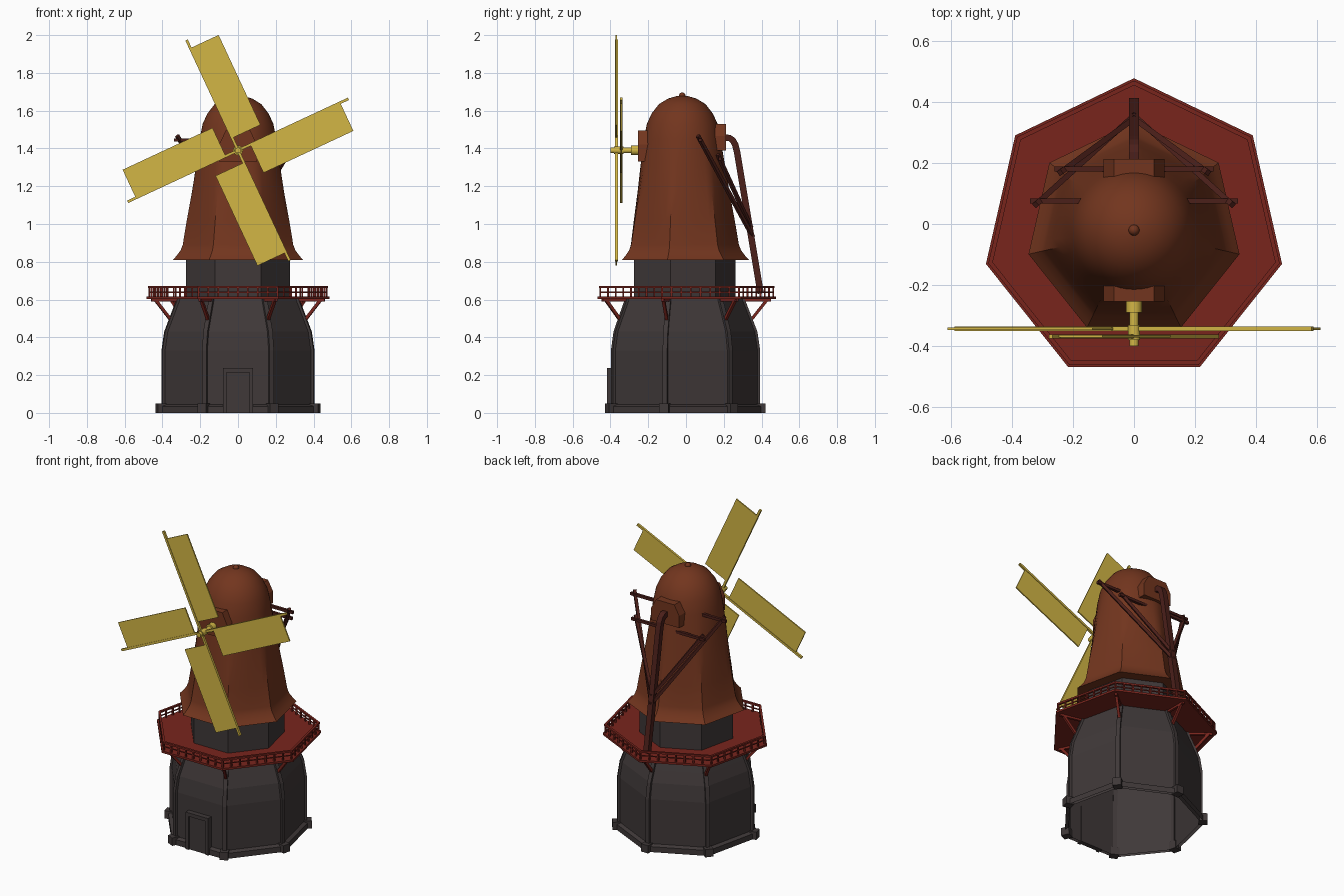
import bpy, bmesh, math
from mathutils import Matrix, Vector

if "Cube" in bpy.data.objects:
    bpy.data.objects.remove(bpy.data.objects["Cube"])

CY = -0.02          # tower axis in y
N = 7               # tower is seven-sided, one corner pointing to +y
STEP = 2 * math.pi / N
CORNERS = [math.pi / 2 + i * STEP for i in range(N)]


def material(name, col):
    m = bpy.data.materials.new(name)
    m.diffuse_color = (*col, 1)
    m.use_nodes = True
    m.node_tree.nodes["Principled BSDF"].inputs["Base Color"].default_value = m.diffuse_color
    return m


STONE = material("dark_stone", (0.05, 0.04, 0.04))
BROWN = material("brown_cap", (0.17, 0.036, 0.013))
RED = material("red_wood", (0.19, 0.018, 0.012))
DARK = material("dark_wood", (0.07, 0.014, 0.01))
GOLD = material("yellow_sail", (0.65, 0.47, 0.06))


def finish(name, bm, mat, smooth=False):
    bmesh.ops.recalc_face_normals(bm, faces=bm.faces)
    me = bpy.data.meshes.new(name)
    bm.to_mesh(me)
    bm.free()
    ob = bpy.data.objects.new(name, me)
    bpy.context.collection.objects.link(ob)
    me.materials.append(mat)
    if smooth:
        bpy.ops.object.select_all(action='DESELECT')
        ob.select_set(True)
        bpy.context.view_layer.objects.active = ob
        bpy.ops.object.shade_smooth_by_angle(angle=math.radians(35))
    return ob


def polar(r, a, z):
    return Vector((r * math.cos(a), CY + r * math.sin(a), z))


def loft(name, rings, mat, per_side=1, closed=False, smooth=False):
    """Seven-sided rings (corner radius, z, roundness) skinned together."""
    bm = bmesh.new()
    n = N * per_side
    rows = []
    for r, z, t in rings:
        row = []
        for i in range(n):
            a = STEP * i / per_side
            flat = math.cos(STEP / 2) / math.cos(a % STEP - STEP / 2) if i % per_side else 1
            row.append(bm.verts.new(polar(r * (flat * (1 - t) + t), a + math.pi / 2, z)))
        rows.append(row)
    pairs = list(zip(rows, rows[1:])) + ([(rows[-1], rows[0])] if closed else [])
    for p, q in pairs:
        for i in range(n):
            j = (i + 1) % n
            bm.faces.new((p[i], p[j], q[j], q[i]))
    return finish(name, bm, mat, smooth)


def add_box(bm, lo, hi, mtx=Matrix()):
    lo, hi = Vector(lo), Vector(hi)
    m = mtx @ Matrix.Translation((lo + hi) / 2) @ Matrix.Diagonal((*(hi - lo), 1))
    bmesh.ops.create_cube(bm, size=1, matrix=m)


def add_beam(bm, a, b, w):
    a, b = Vector(a), Vector(b)
    m = Matrix.Translation(a) @ (b - a).to_track_quat('Z', 'Y').to_matrix().to_4x4()
    add_box(bm, (-w / 2, -w / 2, 0), (w / 2, w / 2, (b - a).length), m)


def add_sweep(bm, path, ang, w, d):
    """Rectangular strip along an upward (r, z) path in the radial plane at ang."""
    side = Vector((-math.sin(ang), math.cos(ang), 0)) * w / 2
    rows = []
    for i, (r, z) in enumerate(path):
        p, q = path[max(i - 1, 0)], path[min(i + 1, len(path) - 1)]
        t = Vector((q[0] - p[0], q[1] - p[1])).normalized()
        out, inn = polar(r, ang, z), polar(r - t.y * d, ang, z + t.x * d)
        rows.append([bm.verts.new(v) for v in (out - side, out + side, inn + side, inn - side)])
    for p, q in zip(rows, rows[1:]):
        for i in range(4):
            j = (i + 1) % 4
            bm.faces.new((p[i], p[j], q[j], q[i]))
    bm.faces.new(rows[0])
    bm.faces.new(rows[-1])


# Stone tower: curved lower walls, plinth, upper drum
wall = [(.405, 0), (.405, .33), (.39, .43), (.363, .5), (.322, .605)]
loft("tower_wall", [(r, z, 0) for r, z in wall], STONE)
loft("plinth", [(.428, 0, 0), (.428, .035, 0), (.405, .045, 0)], STONE)
loft("upper_drum", [(.282, .58, 0), (.282, .83, 0)], STONE)

# Corner ribs and their feet
bm = bmesh.new()
for a in CORNERS:
    add_sweep(bm, [(r + .008, z) for r, z in wall], a, .025, .02)
    add_box(bm, (.39, -.025, 0), (.441, .025, .05),
            Matrix.Translation((0, CY, 0)) @ Matrix.Rotation(a, 4, 'Z'))
finish("corner_ribs", bm, STONE)

# Front door and its frame
bm = bmesh.new()
add_box(bm, (-.06, -.409, 0), (.06, -.38, .215))
for s in (-1, 1):
    add_box(bm, (s * .07 - .01, -.418, 0), (s * .07 + .01, -.38, .215))
add_box(bm, (-.08, -.418, .215), (.08, -.38, .238))
finish("front_door", bm, STONE)

# Gallery deck, railing and braces
loft("gallery_deck", [(.28, .602, 0), (.497, .602, 0), (.497, .615, 0), (.28, .615, 0)], RED, closed=True)
loft("gallery_top_rail", [(.474, .66, 0), (.489, .66, 0), (.489, .671, 0), (.474, .671, 0)], RED, closed=True)
loft("gallery_mid_rail", [(.479, .636, 0), (.485, .636, 0), (.485, .642, 0), (.479, .642, 0)], RED, closed=True)
bm = bmesh.new()
for a in CORNERS:
    p, q = polar(.482, a, .61), polar(.482, a + STEP, .61)
    for k in range(8):
        c = p.lerp(q, k / 8)
        add_beam(bm, c, c + Vector((0, 0, .055)), .009)
finish("railing_posts", bm, RED)
bm = bmesh.new()
for a in CORNERS:
    add_beam(bm, polar(.355, a, .48), polar(.455, a, .606), .016)
    add_beam(bm, polar(.32, a, .596), polar(.47, a, .596), .014)
finish("gallery_braces", bm, RED)

# Cap: seven-sided skirt blending into a round dome, with a finial
loft("cap", [(.275, .81, 0), (.354, .81, 0), (.335, .83, 0), (.312, .86, 0), (.3, .89, .05),
             (.278, 1.02, .2), (.25, 1.17, .45), (.225, 1.32, .75), (.203, 1.45, 1),
             (.187, 1.53, 1), (.162, 1.585, 1), (.123, 1.635, 1), (.075, 1.664, 1),
             (.03, 1.677, 1), (.001, 1.679, 1)], BROWN, per_side=8, smooth=True)
bm = bmesh.new()
bmesh.ops.create_uvsphere(bm, u_segments=16, v_segments=8, radius=.018,
                          matrix=Matrix.Translation((0, CY, 1.678)))
finish("finial", bm, BROWN, True)


# Front and back housings
def housing(name, y0, y1, z0, z1):
    bm = bmesh.new()
    m = z0 + (z1 - z0) * .55
    out = [(-.1, z0), (.1, z0), (.1, m), (.065, z1), (-.065, z1), (-.1, m)]
    f = bm.faces.new([bm.verts.new((x, y0, z)) for x, z in out])
    ext = bmesh.ops.extrude_face_region(bm, geom=[f])["geom"]
    bmesh.ops.translate(bm, vec=(0, y1 - y0, 0), verts=[v for v in ext if isinstance(v, bmesh.types.BMVert)])
    bm.faces.ensure_lookup_table()
    finish(name, bm, BROWN)


housing("front_housing", -.253, -.12, 1.33, 1.495)
housing("back_housing", .212, .1, 1.39, 1.53)

# Sail shaft and hub
bm = bmesh.new()
for y0, y1, r in ((-.4, -.25, .015), (-.29, -.25, .026), (-.38, -.33, .02)):
    bmesh.ops.create_cone(bm, cap_ends=True, segments=16, radius1=r, radius2=r, depth=y1 - y0,
                          matrix=Matrix.Translation((0, (y0 + y1) / 2, 1.39)) @ Matrix.Rotation(math.pi / 2, 4, 'X'))
finish("sail_shaft", bm, GOLD, True)

# Four sails: two crossed pairs, each blade to one side of its spar
for k in range(4):
    y = -.368 if k % 2 == 0 else -.343
    m = Matrix.Translation((0, y, 1.39)) @ Matrix.Rotation(math.radians(-25 + 90 * k), 4, 'Y')
    bm = bmesh.new()
    add_box(bm, (0, -.004, .072), (.165, .004, .597), m)
    add_box(bm, (-.007, -.007, 0), (.007, .007, .645), m)
    finish(f"sail_{k + 1}", bm, GOLD)

# Tail frame: bent tail pole, cross bars and converging braces
bm = bmesh.new()
add_sweep(bm, [(.432, .635), (.308, 1.38), (.297, 1.425), (.28, 1.455), (.255, 1.472), (.2, 1.475)],
          math.pi / 2, .034, .034)
finish("tail_pole", bm, DARK)
bm = bmesh.new()
for hx, y, z, end in ((.34, .075, 1.445, (0, .355, .93)), (.26, .18, 1.345, (0, .345, .98))):
    add_beam(bm, (-hx, y, z), (hx, y, z), .017)
    for s in (-1, 1):
        add_beam(bm, (s * (hx - .018), y - .012, z + .022), end, .018)
finish("tail_braces", bm, DARK)
